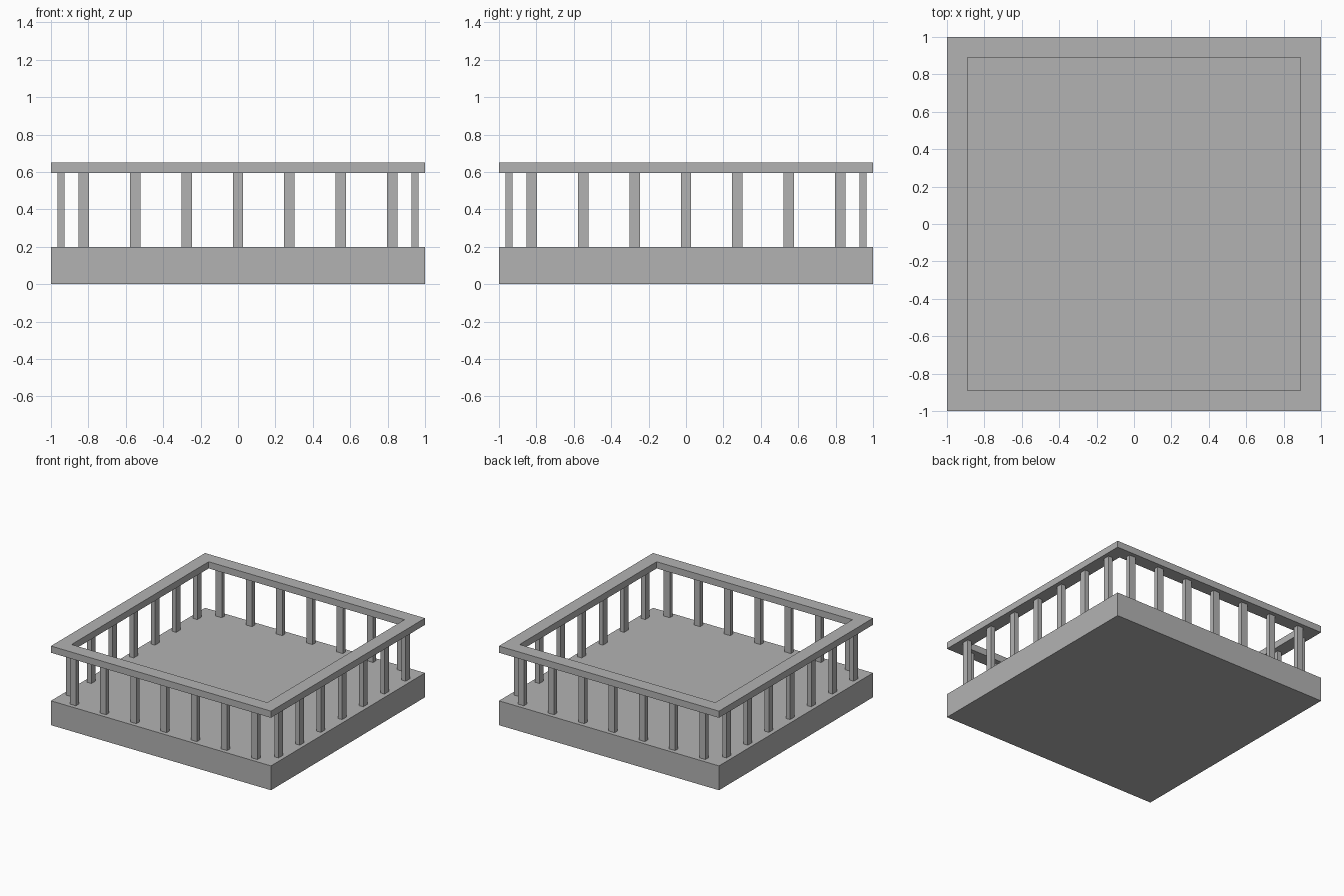
import bpy
import bmesh
from math import pi
from mathutils import Matrix, Vector

cube = bpy.data.objects.get("Cube")
if cube:
    bpy.data.objects.remove(cube, do_unlink=True)

BASE_TOP = 0.2
RAIL_BOTTOM, RAIL_TOP = 0.595, 0.65
RAIL_INNER = 0.89
POST_LINE = 0.947
POST_SPACING = 0.275

grey = bpy.data.materials.new("plain grey")
grey.use_nodes = True
colour = (0.45, 0.45, 0.45, 1)
grey.diffuse_color = colour
grey.node_tree.nodes["Principled BSDF"].inputs["Base Color"].default_value = colour


def finish(name, bm):
    bmesh.ops.recalc_face_normals(bm, faces=bm.faces)
    mesh = bpy.data.meshes.new(name)
    bm.to_mesh(mesh)
    bm.free()
    mesh.materials.append(grey)
    obj = bpy.data.objects.new(name, mesh)
    bpy.context.collection.objects.link(obj)
    return obj


def box(name, size, centre, turn=0):
    bm = bmesh.new()
    matrix = (Matrix.Rotation(turn, 4, 'Z') @ Matrix.Translation(centre)
              @ Matrix.Diagonal((*size, 1)))
    bmesh.ops.create_cube(bm, size=1, matrix=matrix)
    return finish(name, bm)


# Solid square platform
box("base", (2, 2, BASE_TOP), Vector((0, 0, BASE_TOP / 2)))

# Handrail: a square ring swept up from its flat outline
bm = bmesh.new()
corners = [(-1, -1), (1, -1), (1, 1), (-1, 1)]
outer = [bm.verts.new((x, y, RAIL_BOTTOM)) for x, y in corners]
inner = [bm.verts.new((x * RAIL_INNER, y * RAIL_INNER, RAIL_BOTTOM)) for x, y in corners]
ring = []
for i in range(4):
    j = (i + 1) % 4
    ring.append(bm.faces.new((outer[i], outer[j], inner[j], inner[i])))
swept = bmesh.ops.extrude_face_region(bm, geom=ring, use_keep_orig=True)
top = [v for v in swept["geom"] if isinstance(v, bmesh.types.BMVert)]
bmesh.ops.translate(bm, verts=top, vec=(0, 0, RAIL_TOP - RAIL_BOTTOM))
finish("handrail", bm)

# Seven posts along each side
height = RAIL_BOTTOM - BASE_TOP
for side, name in enumerate(("front", "left", "back", "right")):
    for i in range(-3, 4):
        centre = Vector((i * POST_SPACING, -POST_LINE, BASE_TOP + height / 2))
        box(f"{name}_post_{i + 4}", (0.056, 0.038, height), centre, side * pi / 2)
